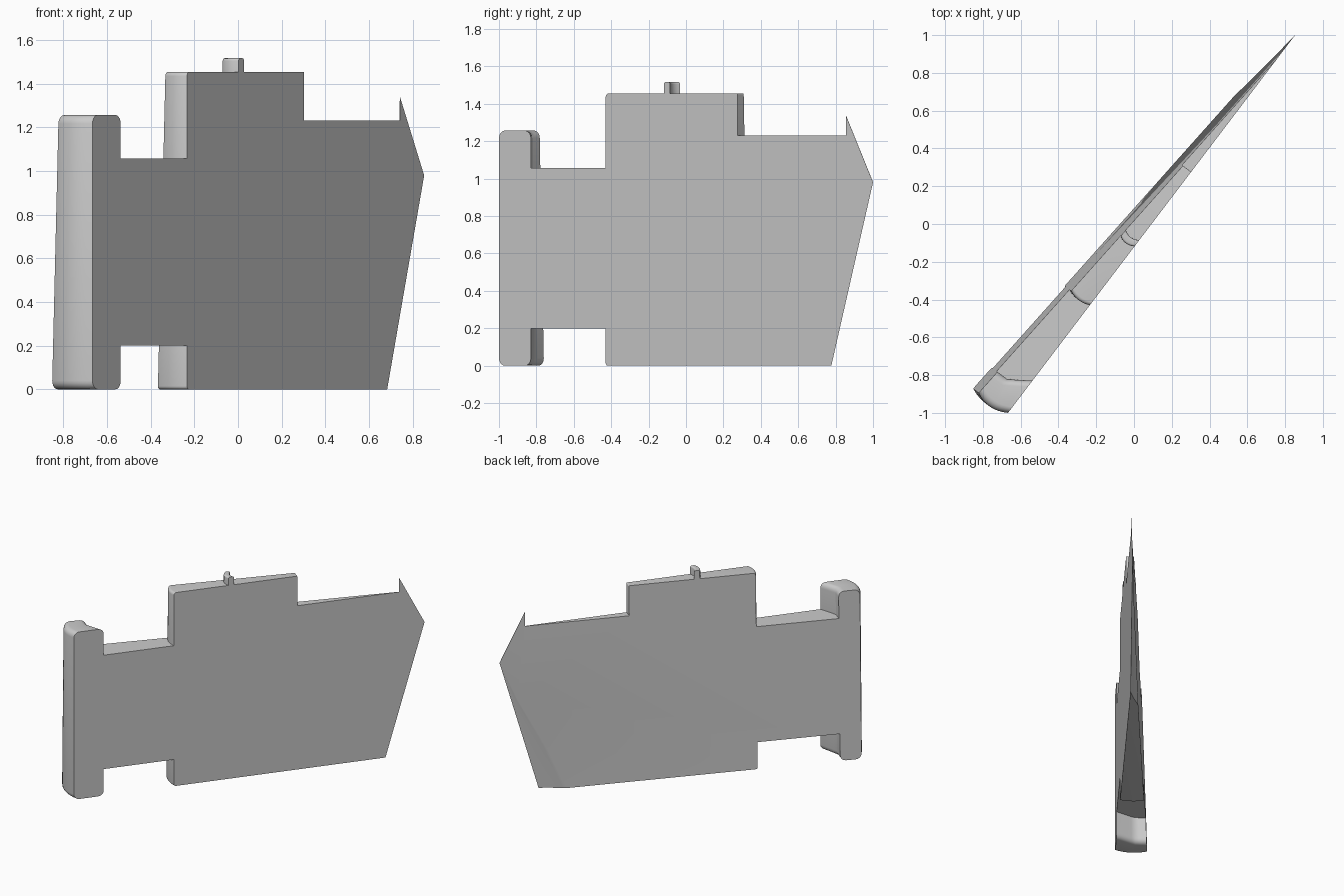
import bpy, bmesh, math
from mathutils import Vector

cube = bpy.data.objects.get("Cube")
if cube:
    bpy.data.objects.remove(cube, do_unlink=True)

grey = bpy.data.materials.new("plain_grey")
grey.use_nodes = True
colour = (0.6, 0.6, 0.6, 1)
grey.diffuse_color = colour
grey.node_tree.nodes["Principled BSDF"].inputs["Base Color"].default_value = colour

# Wedge frame: s runs along the front face from the thin tip, t goes through the thickness
TIP = Vector((0.853, 1.0, 0))
ALONG = Vector((-0.605, -0.796, 0))
THROUGH = Vector((-0.796, 0.605, 0))


def thickness(s, z):
    return max(0.001, 0.026 + 0.079 * s - 0.03 * z)


# How far each kind of wall shifts along s at depth f (0 front, 1 back)
SHIFT = {
    "plain": lambda f: 0,
    "end": lambda f: 0.11 * f * (1 - f) + 0.01 * f,
    "inner": lambda f: 0.075 * min(1, f * 1.6),
    "block": lambda f: 0.06 * f * (1 - f),
    "corner": lambda f: 0.18 * f,
    "low": lambda f: 0.13 * f,
    "high": lambda f: 0.04 * f,
}

# Outline corners: s, z, corner radius, wall kind
OUTLINE = [
    (0, 0.98, 0, "plain"), (0.083, 0.69, 0, "high"), (0.186, 0.33, 0, "low"),
    (0.28, 0, 0, "corner"),
    # foot of the central block and the lower notch
    (1.796, 0, 0.015, "block"), (1.796, 0.2, 0, "block"), (2.298, 0.2, 0, "inner"),
    # thick end column
    (2.298, 0, 0.04, "inner"), (2.512, 0, 0.04, "end"),
    (2.512, 1.257, 0.04, "end"), (2.298, 1.257, 0.04, "inner"),
    # upper notch and raised block
    (2.298, 1.057, 0, "inner"), (1.796, 1.057, 0, "block"), (1.796, 1.455, 0.02, "block"),
    # small knob
    (1.405, 1.455, 0, "block"), (1.405, 1.517, 0.012, "block"),
    (1.364, 1.517, 0.012, "block"), (1.364, 1.455, 0, "block"),
    # step down and pointed spike
    (0.91, 1.455, 0.006, "plain"), (0.91, 1.232, 0, "plain"),
    (0.183, 1.232, 0, "plain"), (0.183, 1.34, 0, "plain"),
]


def rounded(corners, steps=5):
    """Replace each corner that has a radius by a short arc."""
    points = []
    for i, (s, z, radius, kind) in enumerate(corners):
        here = Vector((s, z))
        if not radius:
            points.append((here, kind))
            continue
        before = (Vector(corners[i - 1][:2]) - here).normalized()
        after = (Vector(corners[(i + 1) % len(corners)][:2]) - here).normalized()
        centre = here + (before + after) * radius
        for k in range(steps + 1):
            a = k / steps * math.pi / 2
            points.append((centre - radius * (after * math.cos(a) + before * math.sin(a)), kind))
    return points


def build_wedge(name, corners, layers=8):
    bm = bmesh.new()
    points = rounded(corners)
    rings = []
    for k in range(layers + 1):
        f = k / layers
        ring = []
        for p, kind in points:
            s = p.x + SHIFT[kind](f)
            pos = TIP + ALONG * s + THROUGH * (f * thickness(s, p.y))
            ring.append(bm.verts.new((pos.x, pos.y, p.y)))
        rings.append(ring)
    # Flat front and back faces, then the walls between them
    bm.faces.new(rings[0])
    bm.faces.new(rings[-1])
    n = len(points)
    for a, b in zip(rings, rings[1:]):
        for i in range(n):
            j = (i + 1) % n
            bm.faces.new((a[i], a[j], b[j], b[i]))
    bmesh.ops.recalc_face_normals(bm, faces=bm.faces)
    mesh = bpy.data.meshes.new(name)
    bm.to_mesh(mesh)
    bm.free()
    mesh.materials.append(grey)
    obj = bpy.data.objects.new(name, mesh)
    bpy.context.collection.objects.link(obj)
    return obj


body = build_wedge("wedge_blade", OUTLINE)
bpy.ops.object.select_all(action="DESELECT")
body.select_set(True)
bpy.context.view_layer.objects.active = body
bpy.ops.object.shade_smooth_by_angle(angle=math.radians(30))
